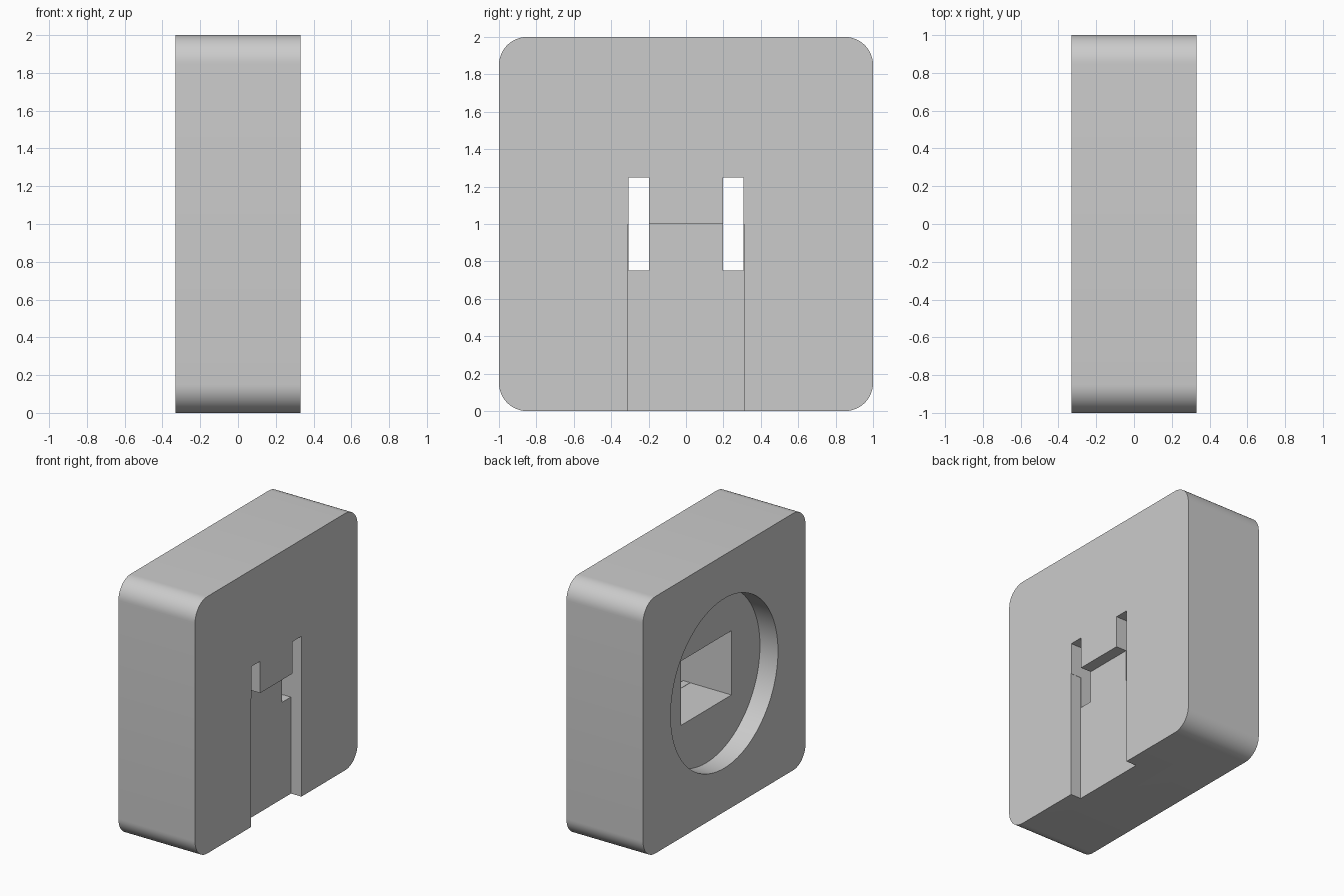
import bpy, bmesh, math
from mathutils import Matrix, Vector

default = bpy.data.objects.get("Cube")
if default:
    bpy.data.objects.remove(default, do_unlink=True)

HALF = 0.33      # half thickness along x
MID = 1.0        # height of the centre
CORNER = 0.15    # rounded corner radius

grey = bpy.data.materials.new("plain grey")
grey.use_nodes = True
colour = (0.6, 0.6, 0.6, 1)
grey.diffuse_color = colour
grey.node_tree.nodes["Principled BSDF"].inputs["Base Color"].default_value = colour


def make(name, bm):
    mesh = bpy.data.meshes.new(name)
    bm.to_mesh(mesh)
    bm.free()
    mesh.materials.append(grey)
    obj = bpy.data.objects.new(name, mesh)
    bpy.context.collection.objects.link(obj)
    return obj


def box(x, y, z):
    """Box between the given (low, high) limits on each axis."""
    bm = bmesh.new()
    size = [b - a for a, b in (x, y, z)]
    centre = Vector([(a + b) / 2 for a, b in (x, y, z)])
    bmesh.ops.create_cube(bm, size=1, matrix=Matrix.Translation(centre) @ Matrix.Diagonal((*size, 1)))
    return bm


def cut(target, name, bm):
    cutter = make(name, bm)
    cutter.hide_render = True
    mod = target.modifiers.new(name, 'BOOLEAN')
    mod.operation = 'DIFFERENCE'
    mod.solver = 'EXACT'
    mod.object = cutter
    bpy.context.view_layer.objects.active = target
    bpy.ops.object.modifier_apply(modifier=name)
    bpy.data.objects.remove(cutter, do_unlink=True)


# Square block with rounded corners
bm = box((-HALF, HALF), (-1, 1), (0, 2))
along_x = [e for e in bm.edges if abs(e.verts[0].co.x - e.verts[1].co.x) > 0.1]
bmesh.ops.bevel(bm, geom=along_x, offset=CORNER, segments=12, profile=0.5, affect='EDGES')
body = make("housing_block", bm)

# Round recess on the -x side
bm = bmesh.new()
bmesh.ops.create_cone(bm, cap_ends=True, segments=96, radius1=0.66, radius2=0.66, depth=0.31,
                      matrix=Matrix.Translation((-HALF, 0, MID)) @ Matrix.Rotation(math.pi / 2, 4, 'Y'))
cut(body, "round_recess", bm)

# Rectangular pocket behind the recess
cut(body, "pocket", box((-0.3, 0.18), (-0.309, 0.309), (0.75, 1.25)))

# Open groove running down the +x side
cut(body, "groove", box((HALF - 0.09, 0.5), (-0.309, 0.309), (-0.1, MID)))

# Two through slots beside the central tongue
for side, name in ((-1, "slot_right"), (1, "slot_left")):
    limits = sorted((side * 0.198, side * 0.307))
    cut(body, name, box((-0.25, 0.5), limits, (0.752, 1.248)))

# Smooth the rounded surfaces, keep the edges sharp
bpy.ops.object.select_all(action='DESELECT')
body.select_set(True)
bpy.context.view_layer.objects.active = body
bpy.ops.object.shade_smooth_by_angle(angle=math.radians(30))
